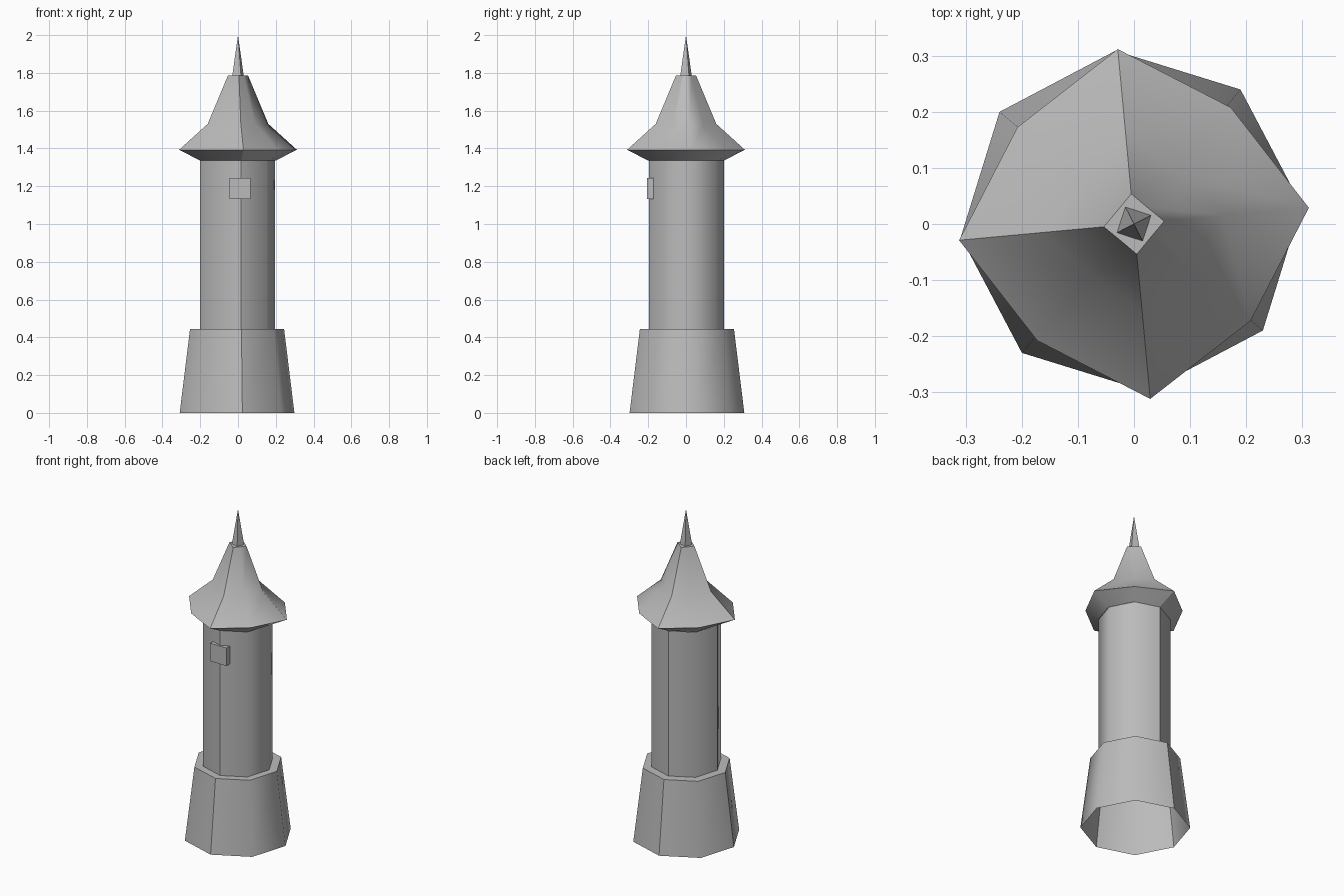
import bpy
import bmesh
from math import cos, sin, radians

old = bpy.data.objects.get("Cube")
if old:
    bpy.data.objects.remove(old, do_unlink=True)

# One stone grey for everything
stone = bpy.data.materials.new("stone grey")
stone.use_nodes = True
GREY = (0.5, 0.5, 0.5, 1)
stone.diffuse_color = GREY
stone.node_tree.nodes["Principled BSDF"].inputs["Base Color"].default_value = GREY

SIDES = 8
TWIST = radians(5.3)


def finish(bm, name):
    mesh = bpy.data.meshes.new(name)
    bm.to_mesh(mesh)
    bm.free()
    mesh.materials.append(stone)
    obj = bpy.data.objects.new(name, mesh)
    bpy.context.collection.objects.link(obj)
    return obj


def octagonal_part(name, rings, creases=(), cap_top=False, shift=0.0):
    """Loft (height, axis radius, diagonal radius) rings; creases lists sharp rings."""
    bm = bmesh.new()
    loops = []
    for z, axis_r, diagonal_r in rings:
        loop = []
        for i in range(SIDES):
            r = diagonal_r if i % 2 else axis_r
            a = TWIST + radians(360 / SIDES * i)
            loop.append(bm.verts.new((r * cos(a) - shift, r * sin(a) + shift, z)))
        loops.append(loop)
    for low, high in zip(loops, loops[1:]):
        for i in range(SIDES):
            j = (i + 1) % SIDES
            bm.faces.new((low[i], low[j], high[j], high[i])).smooth = True
    # Ridges stay sharp at the back, right and front corners
    for low, high in zip(loops, loops[1:]):
        for i in (2, 4, 6):
            bm.edges.get((low[i], high[i])).smooth = False
    if cap_top:
        bm.faces.new(loops[-1])
    for k in creases:
        for i in range(SIDES):
            bm.edges.get((loops[k][i], loops[k][(i + 1) % SIDES])).smooth = False
    return finish(bm, name)


# Flared foot, open below, with a flat ledge meeting the shaft
octagonal_part("base", [(0, 0.305, 0.305), (0.445, 0.25, 0.25), (0.445, 0.195, 0.195)],
               creases=[1], shift=0.005)

# Straight tower shaft
octagonal_part("shaft", [(0.445, 0.2, 0.2), (1.335, 0.2, 0.2)], shift=0.002)

# Roof: sloping eaves underside, flared rim, steep upper slope, flat top
octagonal_part("roof", [(1.335, 0.2, 0.2), (1.393, 0.313, 0.27), (1.53, 0.161, 0.118),
                        (1.785, 0.054, 0.038)], creases=[1, 3], cap_top=True)

# Four-sided spike
bm = bmesh.new()
tip = bm.verts.new((0, 0, 2))
foot = [bm.verts.new((0.034 * cos(a), 0.034 * sin(a), 1.785))
        for a in (radians(27 + 90 * i) for i in range(4))]
for i in range(4):
    bm.faces.new((foot[i], foot[(i + 1) % 4], tip))
finish(bm, "spike")

# Small square window block on the front
bm = bmesh.new()
bmesh.ops.create_cube(bm, size=1)
bmesh.ops.scale(bm, vec=(0.11, 0.035, 0.11), verts=bm.verts)
bmesh.ops.translate(bm, vec=(0.01, -0.188, 1.188), verts=bm.verts)
finish(bm, "front_window")
